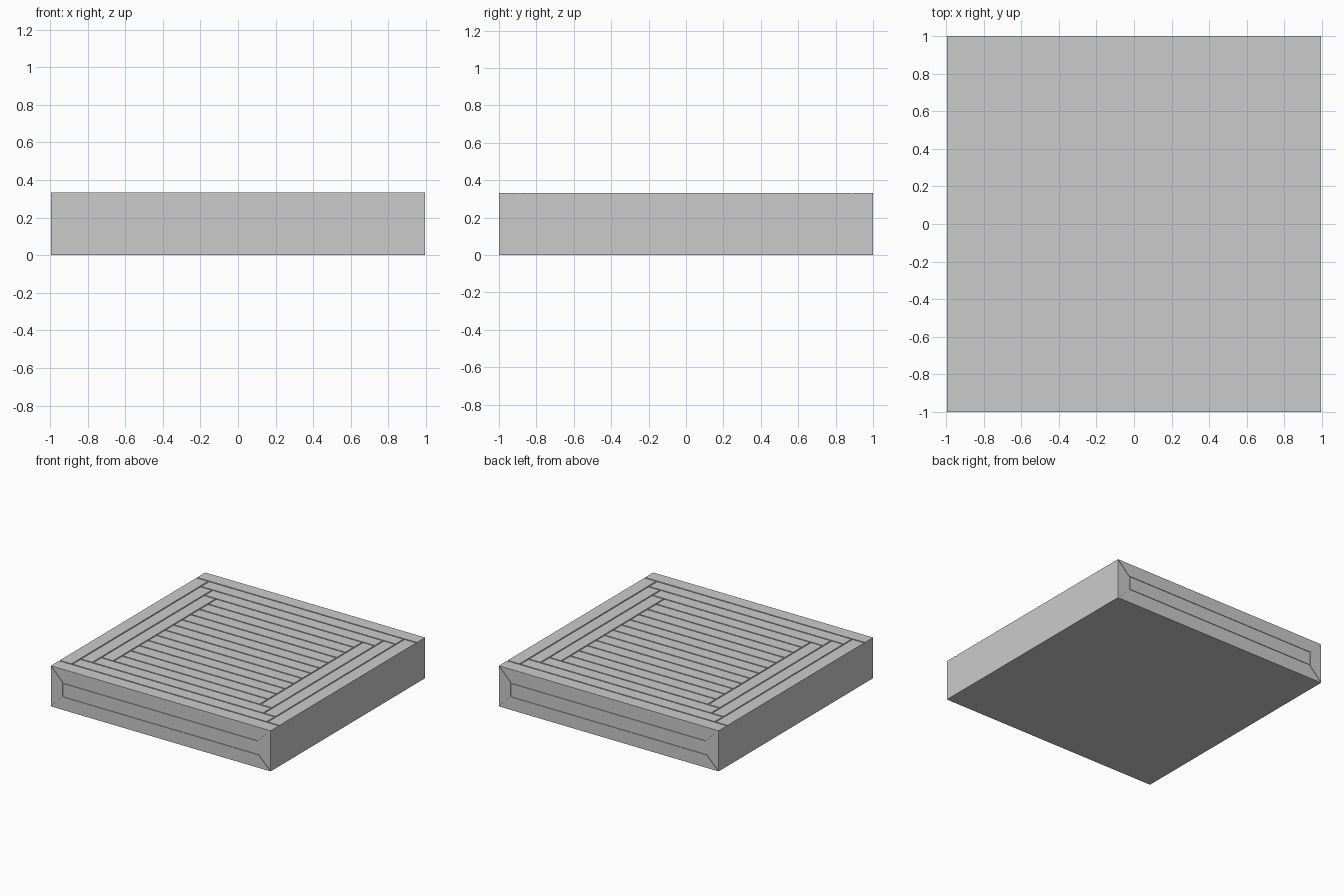
import bpy, bmesh
from math import atan2, hypot
from mathutils import Matrix, Vector

if "Cube" in bpy.data.objects:
    bpy.data.objects.remove(bpy.data.objects["Cube"])

HX, HY, H = 0.996, 1.0, 0.333     # half width, half depth, height
P = 1 / 9                         # board pitch
GAP, DEPTH = 0.01, 0.005          # groove between boards


def add_box(bm, centre, size, rot=None):
    m = Matrix.Translation(Vector(centre)) @ (rot or Matrix()) @ Matrix.Diagonal((*size, 1))
    bmesh.ops.create_cube(bm, size=1, matrix=m)


def make_object(name, bm):
    me = bpy.data.meshes.new(name)
    bm.to_mesh(me)
    bm.free()
    ob = bpy.data.objects.new(name, me)
    bpy.context.collection.objects.link(ob)
    return ob


# Solid platform
bm = bmesh.new()
add_box(bm, (0, 0, H / 2), (2 * HX, 2 * HY, H))
platform = make_object("plank_platform", bm)

grooves = bmesh.new()


def top_groove_x(y, half):
    add_box(grooves, (0, y, H), (2 * half, GAP, 2 * DEPTH))


def top_groove_y(x, half):
    add_box(grooves, (x, 0, H), (GAP, 2 * half, 2 * DEPTH))


# Top: three nested rings of boards
for ring in range(1, 4):
    inner = 1 - ring * P
    reach = HX + 0.01 if ring == 1 else (inner + P) * HX
    for s in (-1, 1):
        top_groove_x(s * inner, reach)
        top_groove_y(s * inner * HX, inner)

# Top: twelve boards across the middle
for k in range(-5, 6):
    top_groove_x(k * P, 6 * P * HX)


def face_groove(side, a, b, width):
    dx, dz = b[0] - a[0], b[1] - a[1]
    add_box(grooves, ((a[0] + b[0]) / 2, side * HY, (a[1] + b[1]) / 2),
            (hypot(dx, dz), 2 * DEPTH, width), Matrix.Rotation(-atan2(dz, dx), 4, 'Y'))


# Front and back: mitred frame around a centre board
ix = HX - P
for side in (-1, 1):
    for z, zo in ((P, 0), (2 * P, H)):
        face_groove(side, (-ix, z), (ix, z), GAP)
        for s in (-1, 1):
            face_groove(side, (s * ix, z), (s * HX, zo), 0.005)
    for s in (-1, 1):
        face_groove(side, (s * ix, P), (s * ix, 2 * P), GAP)

cutter = make_object("groove_cutter", grooves)
cutter.hide_render = True
cutter.hide_viewport = False
cutter.display_type = 'WIRE'

mod = platform.modifiers.new("grooves", 'BOOLEAN')
mod.operation = 'DIFFERENCE'
mod.object = cutter
mod.solver = 'EXACT'
mod.use_self = True

# Apply the cut and drop the helper
bpy.context.view_layer.objects.active = platform
platform.select_set(True)
bpy.ops.object.modifier_apply(modifier=mod.name)
bpy.data.objects.remove(cutter)
